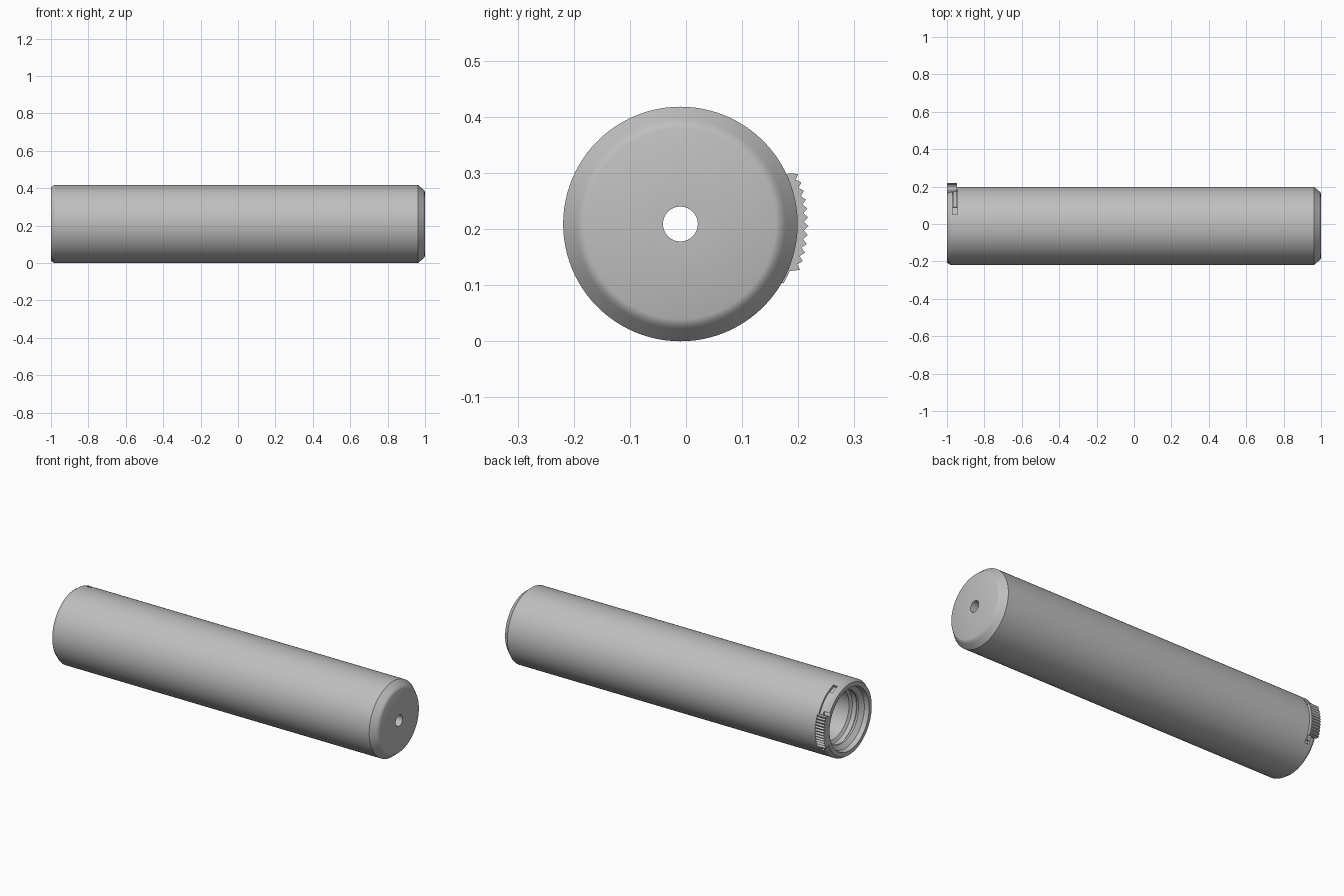
import bpy
import bmesh
from math import sin, cos, radians, pi

AXIS_Y, AXIS_Z = -0.01, 0.209
SIDES = 96

cube = bpy.data.objects.get("Cube")
if cube:
    bpy.data.objects.remove(cube, do_unlink=True)

metal = bpy.data.materials.new("grey_metal")
metal.use_nodes = True
metal.diffuse_color = (0.52, 0.52, 0.52, 1)
metal.node_tree.nodes["Principled BSDF"].inputs["Base Color"].default_value = (0.52, 0.52, 0.52, 1)


def on_axis(x, r, angle):
    return (x, AXIS_Y + r * cos(angle), AXIS_Z + r * sin(angle))


def finish(name, bm):
    bmesh.ops.recalc_face_normals(bm, faces=bm.faces)
    mesh = bpy.data.meshes.new(name)
    bm.to_mesh(mesh)
    bm.free()
    mesh.materials.append(metal)
    obj = bpy.data.objects.new(name, mesh)
    bpy.context.collection.objects.link(obj)
    return obj


def lathe(name, profile):
    """Closed (x, radius) profile turned around the long axis."""
    bm = bmesh.new()
    rings = [[bm.verts.new(on_axis(x, r, 2 * pi * i / SIDES)) for i in range(SIDES)]
             for x, r in profile]
    for a, b in zip(rings, rings[1:] + rings[:1]):
        for i in range(SIDES):
            j = (i + 1) % SIDES
            bm.faces.new((a[i], a[j], b[j], b[i]))
    return finish(name, bm)


def arc_block(name, x0, x1, start, end, inner, outer):
    """Curved block; outer lists the radii along the outside of the arc."""
    n = len(outer) - 1
    angles = [radians(start + (end - start) * i / n) for i in range(n + 1)]
    bm = bmesh.new()
    rows = [[bm.verts.new(on_axis(x, r, a)) for x, r in
             ((x0, inner), (x1, inner), (x1, ro), (x0, ro))]
            for a, ro in zip(angles, outer)]
    for a, b in zip(rows, rows[1:]):
        for i in range(4):
            j = (i + 1) % 4
            bm.faces.new((a[i], a[j], b[j], b[i]))
    bm.faces.new(rows[0])
    bm.faces.new(rows[-1])
    return finish(name, bm)


def smooth(obj, angle):
    bpy.ops.object.select_all(action='DESELECT')
    obj.select_set(True)
    bpy.context.view_layer.objects.active = obj
    bpy.ops.object.shade_smooth_by_angle(angle=radians(angle))


# Tube body: chamfered front, through bore, stepped socket at the rear
body = lathe("tube_body", [
    (-1, 0.197), (-0.982, 0.209), (-0.9, 0.209), (0.962, 0.209),
    (0.988, 0.187), (0.996, 0.18), (1, 0.17), (1, 0.031),
    (-0.76, 0.031), (-0.76, 0.14), (-0.9, 0.14), (-0.91, 0.155),
    (-0.935, 0.155), (-0.945, 0.145), (-0.955, 0.145), (-0.975, 0.168), (-1, 0.174),
])

# Curved latch slot and the rim notch that opens it to the rear
slot = arc_block("slot_cutter", -0.97, -0.944, -34, 73, 0.195, [0.24] * 41)
notch = arc_block("notch_cutter", -1.02, -0.96, -24, 30, 0.19, [0.24] * 21)
for cutter in (slot, notch):
    cut = body.modifiers.new("cut", 'BOOLEAN')
    cut.object = cutter
    cut.solver = 'EXACT'
    bpy.context.view_layer.objects.active = body
    bpy.ops.object.modifier_apply(modifier=cut.name)
    bpy.data.objects.remove(cutter, do_unlink=True)
smooth(body, 30)

# Latch: serrated thumb pad on a strip that slides in the slot
teeth = [0.214] + [0.228, 0.22] * 11 + [0.228, 0.214]
arc_block("latch_pad", -1, -0.946, -23, 25, 0.188, teeth)
strip = arc_block("latch_strip", -0.967, -0.947, -30, 60, 0.192, [0.204] * 37)
smooth(strip, 30)
arc_block("latch_stop", -0.967, -0.947, -30, -22, 0.192, [0.212] * 5)
